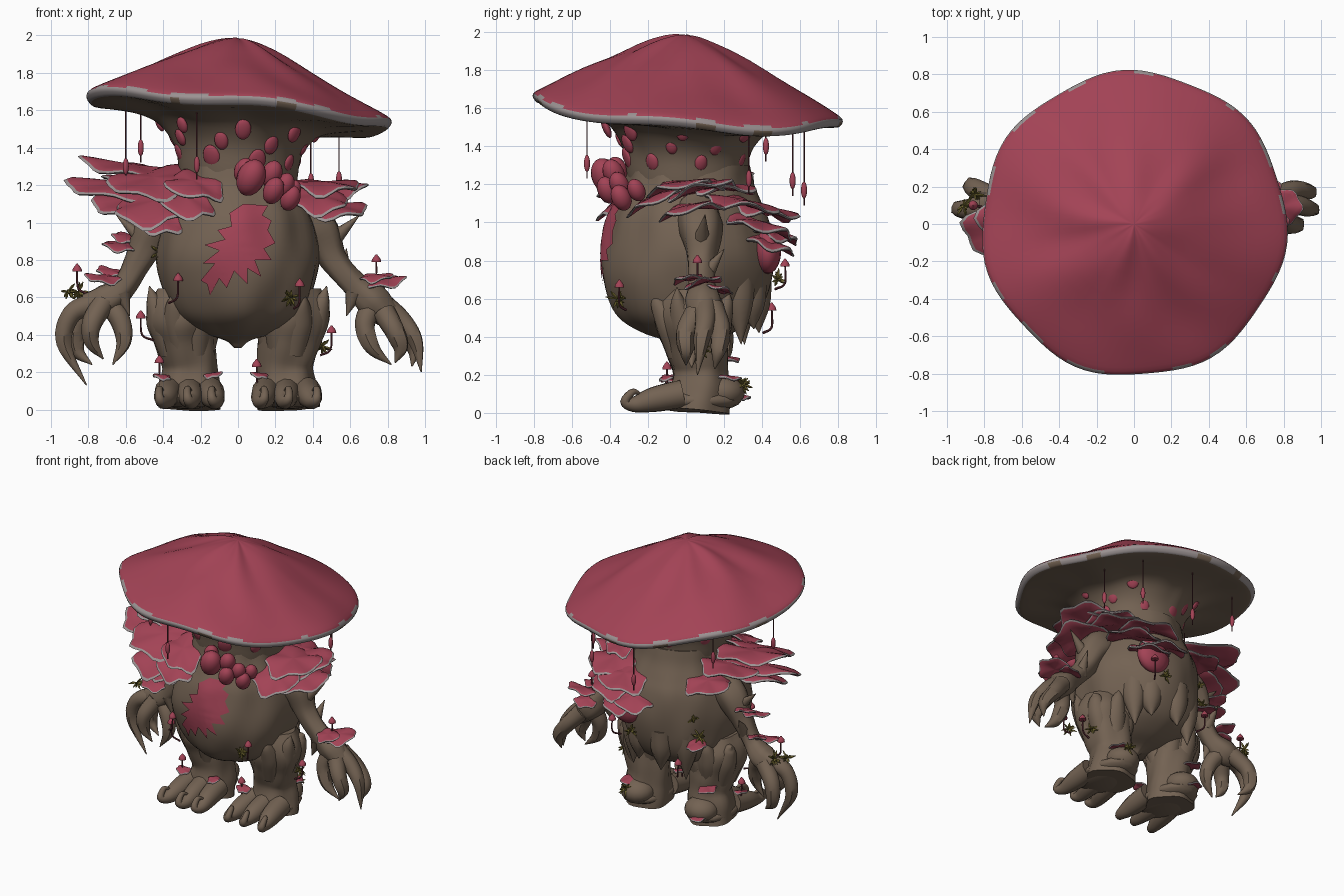
import bpy, bmesh, math, random
from math import sin, cos, pi, radians
from mathutils import Vector, Matrix, noise
from mathutils.bvhtree import BVHTree

if "Cube" in bpy.data.objects:
    bpy.data.objects.remove(bpy.data.objects["Cube"])

random.seed(4)
COLORS = {"bark_brown": (0.172, 0.123, 0.086), "fungus_pink": (0.365, 0.056, 0.092),
          "rim_grey": (0.33, 0.29, 0.29), "moss_olive": (0.14, 0.115, 0.025),
          "thread_dark": (0.12, 0.03, 0.04)}
MATS = {}
for n, c in COLORS.items():
    MATS[n] = bpy.data.materials.new(n)
    MATS[n].diffuse_color = (*c, 1)


def finish(name, bm, *mats, recalc=True):
    if recalc:
        bmesh.ops.recalc_face_normals(bm, faces=bm.faces)
    me = bpy.data.meshes.new(name)
    bm.to_mesh(me)
    for m in mats:
        me.materials.append(MATS[m])
    ob = bpy.data.objects.new(name, me)
    bpy.context.collection.objects.link(ob)
    bpy.ops.object.select_all(action='DESELECT')
    ob.select_set(True)
    bpy.context.view_layer.objects.active = ob
    bpy.ops.object.shade_smooth_by_angle(angle=radians(50))
    return ob


def grid(bm, rows, mat=lambda i, j: 0):
    """Skin a list of closed rings and cap both ends."""
    vs = [[bm.verts.new(p) for p in r] for r in rows]
    n = len(vs[0])
    for i in range(len(vs) - 1):
        for j in range(n):
            k = (j + 1) % n
            bm.faces.new((vs[i][j], vs[i][k], vs[i + 1][k], vs[i + 1][j])).material_index = mat(i, j)
    for i, r in ((0, vs[0]), (len(rows) - 2, vs[-1])):
        bm.faces.new(r).material_index = mat(i, 0)


def spline(pts, steps):
    """Catmull-Rom through points of any dimension."""
    p = [Vector(q) for q in pts]
    p = [p[0] * 2 - p[1]] + p + [p[-1] * 2 - p[-2]]
    out = []
    for a, b, c, d in zip(p, p[1:], p[2:], p[3:]):
        for k in range(steps):
            t = k / steps
            out.append((b * 2 + (c - a) * t + (a * 2 - b * 5 + c * 4 - d) * t * t
                        + (b * 3 - a - c * 3 + d) * t ** 3) * 0.5)
    return out + [p[-2]]


def tube(bm, pts, n=10, steps=5, ridge=0.0, mat=0):
    """Tapered limb through (x, y, z, radius) points."""
    c = spline(pts, steps)
    u, rows = Vector((0.31, 1, 0.1)), []
    for i, q in enumerate(c):
        t = (c[min(i + 1, len(c) - 1)] - c[max(i - 1, 0)]).to_3d().normalized()
        u = (u - t * u.dot(t)).normalized()
        v, o, r = t.cross(u), q.to_3d(), max(q[3], 0.002)
        rows.append([o + (u * cos(a) + v * sin(a)) * r
                     * (1 + ridge * (cos(5 * a + 9 * o.z) + noise.noise(o * 9 + u * cos(a))))
                     for a in (2 * pi * j / n for j in range(n))])
    grid(bm, rows, lambda i, j: mat)


def blob(bm, loc, scale, rot=Matrix(), mat=0):
    m = Matrix.Translation(loc) @ rot @ Matrix.Diagonal((*scale, 1))
    r = bmesh.ops.create_uvsphere(bm, u_segments=16, v_segments=10, radius=1, matrix=m)
    for f in {f for v in r['verts'] for f in v.link_faces}:
        f.material_index = mat


def shelf(bm, loc, ang, L, W, tilt=0.0, th=0.03, lean=0.0):
    """Bracket fungus: leaf-shaped rippled disc, pink with a grey lip; lean dips it towards the front."""
    a0, ph, rows = radians(ang), random.uniform(0, 6), []
    for s, h in ((.05, 1), (.4, 1), (.75, .9), (.95, .6), (1, 0), (.95, -.6), (.6, -.9), (.05, -1)):
        ring = []
        for j in range(28):
            a = 2 * pi * j / 28
            k = s * (1 + 0.07 * s * cos(6 * a + ph))
            u, v = L * (.5 + .5 * k * cos(a)), W * k * sin(a)
            dy = u * sin(a0) + v * cos(a0)
            z = tilt * u / L + h * th / 2 + 0.1 * W * s * s * cos(4 * a + ph) - 0.17 * v * v / W + lean * dy
            ring.append(Vector(loc) + Vector((u * cos(a0) - v * sin(a0), dy, z)))
        rows.append(ring)
    grid(bm, rows, lambda i, j: 1 if i in (3, 4) else 0)


# --- body: lathed trunk with lumpy bark
prof = [(.02, .33), (.07, .37), (.20, .41), (.32, .48), (.385, .57), (.425, .7), (.435, .84),
        (.41, 1.0), (.37, 1.1), (.33, 1.2), (.31, 1.3)]
bm, rows = bmesh.new(), []
for r, z in spline(prof, 4):
    ring = []
    for j in range(64):
        a = 2 * pi * j / 64
        k = r * (1 + 0.07 * noise.noise(Vector((2.5 * cos(a), 2.5 * sin(a), 3 * z))))
        ring.append((k * cos(a) * .98, k * sin(a) * 1.04 + .01, z))
    rows.append(ring)
grid(bm, rows)
bvh = BVHTree.FromBMesh(bm)
for ang, tip in ((48, .36), (66, .44), (100, .42), (128, .36)):  # hanging bark points at the back
    a = radians(ang)
    x, y = cos(a), sin(a)
    tube(bm, [(.33 * x, .36 * y, .72, .10), (.345 * x, .375 * y, .56, .075), (.35 * x, .39 * y, tip, .002)], 10)
finish("body", bm, "bark_brown")

# --- chest leaf marking: jagged outline projected on the body
leaf = [(.03, 1.1), (.16, 1.09), (.13, 1.04), (.18, 1.01), (.16, .96), (.2, .89), (.14, .86), (.18, .8),
        (.09, .8), (.125, .71), (.05, .755), (.05, .67), (-.02, .74), (-.06, .65), (-.1, .7),
        (-.15, .61), (-.165, .67), (-.2, .69), (-.125, .78), (-.19, .78), (-.1, .85), (-.18, .88),
        (-.07, .91), (-.11, .96), (-.035, .98), (-.045, 1.05)]
bm = bmesh.new()
f = bm.faces.new([bm.verts.new((x, 0, z)) for x, z in leaf])
bm.normal_update()
if f.normal.y > 0:
    f.normal_flip()
bmesh.ops.triangulate(bm, faces=bm.faces)
bmesh.ops.subdivide_edges(bm, edges=bm.edges, cuts=5, use_grid_fill=True)
for v in bm.verts:
    hit = bvh.ray_cast(Vector((v.co.x, -2, v.co.z)), Vector((0, 1, 0)))[0]
    v.co.y = (hit.y if hit else -.4) - .009
finish("chest_leaf", bm, "fungus_pink", recalc=False)

# --- cap, gills and neck in one tilted lathe: (fraction of radius, height)
cap = [(.005, 1.985), (.1, 1.975), (.25, 1.93), (.5, 1.83), (.75, 1.73), (.92, 1.655), (1, 1.61),
       (.99, 1.575), (.94, 1.56), (.7, 1.545), (.55, 1.51), (.46, 1.44), (.41, 1.36), (.39, 1.25), (.36, 1.12)]
bm, rows = bmesh.new(), []
for t, z in spline(cap, 3):
    ring = []
    for j in range(96):
        a = 2 * pi * j / 96
        r = t * (.81 + .012 * cos(7 * a + 1) * t)
        fold = .03 * sin(pi * min(t, 1)) * noise.noise(Vector((2.2 * cos(a), 2.2 * sin(a), 2 * t)))
        fold += .016 * t ** 3 * cos(5 * a + .5)
        ring.append((r * cos(a), r * sin(a), z + fold - .08 * t * cos(a) - .06 * t * sin(a)))
    rows.append(ring)


def cap_mat(i, j):
    p = noise.noise(Vector((5 * cos(j * pi / 48), 5 * sin(j * pi / 48), 0)))
    return 0 if i < (17 if p > .2 else 18) else (2 if i < 23 and not (p > .3 and i > 18) else 1)


grid(bm, rows, cap_mat)
finish("cap_and_neck", bm, "fungus_pink", "bark_brown", "rim_grey")

# --- flat raised spots on the neck
bm = bmesh.new()
for k in range(24):
    a = 2 * pi * k / 24 + random.uniform(-.08, .08)
    z, r = ((1.50, .42), (1.34, .32), (1.43, .355))[k % 3]
    s = random.uniform(.032, .052)
    blob(bm, (r * cos(a), r * sin(a), z - .03 * cos(a)), (.02, s, s * 1.35),
         Matrix.Rotation(a, 4, 'Z') @ Matrix.Rotation(.4, 4, 'Y'))
finish("neck_spots", bm, "fungus_pink")

# --- bulb cluster at the collar
bm = bmesh.new()
for x, y, z, s in [(.07, -.42, 1.24, .075), (.03, -.36, 1.28, .05), (.18, -.38, 1.26, .055), (.19, -.41, 1.17, .055),
                   (.25, -.35, 1.20, .05), (.28, -.34, 1.13, .052), (.29, -.26, 1.17, .045)]:
    blob(bm, (x, y, z), (s, s, s * 1.4), Matrix.Rotation(.4, 4, 'Y') @ Matrix.Rotation(.4, 4, 'X'))
finish("collar_bulbs", bm, "fungus_pink")

# --- shoulder shelves: angle, base radius, z, length, half width, tilt, forward lean
for name, data in {
    "left_shelves": [(178, .28, 1.26, .56, .19, .07, .12), (160, .28, 1.21, .48, .18, .02, .12),
                     (182, .28, 1.19, .64, .17, .02, .3), (204, .25, 1.27, .50, .18, .0, .4),
                     (232, .25, 1.26, .28, .18, .0, .45), (184, .28, 1.13, .50, .18, -.02, .35),
                     (206, .28, 1.17, .44, .18, -.04, .5), (228, .28, 1.19, .28, .17, .0, .6),
                     (145, .30, 1.13, .28, .16, -.03, -.1), (205, .32, 1.09, .28, .16, -.03, .55)],
    "right_shelves": [(0, .27, 1.21, .38, .20, -.01, .1), (-20, .28, 1.17, .34, .15, -.03, .4),
                      (10, .28, 1.17, .42, .18, .02, .2), (4, .31, 1.09, .38, .17, -.02, .2),
                      (38, .30, 1.14, .36, .20, -.03, -.15), (62, .30, 1.11, .34, .20, -.03, -.15),
                      (50, .34, 1.04, .32, .19, -.04, -.2), (75, .36, .99, .24, .17, -.04, -.2),
                      (62, .38, .94, .24, .15, -.05, -.2), (28, .33, 1.2, .22, .18, -.02, .0)]}.items():
    bm = bmesh.new()
    for ang, r, z, L, W, tilt, lean in data:
        a = radians(ang)
        shelf(bm, (r * cos(a), r * sin(a), z), ang, L, W, tilt, .03, lean)
    finish(name, bm, "fungus_pink", "rim_grey")
bm = bmesh.new()
blob(bm, (.19, .43, .85), (.13, .07, .12))
finish("back_lobe", bm, "fungus_pink")

# --- small shelves on arms, legs and back
bm = bmesh.new()
for x, y, z, ang, s in [(-.53, .08, .87, 185, .2), (-.52, .1, .9, 150, .17), (-.62, .06, .70, 190, .2),
                        (-.62, .1, .72, 150, .15), (.66, .08, .68, 5, .24), (.66, .05, .71, -25, .18),
                        (.64, .12, .66, 35, .17), (-.36, -.05, .17, 200, .1), (-.18, -.08, .18, -20, .1),
                        (.16, -.08, .18, 200, .1), (-.28, .3, .68, 135, .16), (-.3, .14, .3, 110, .15),
                        (.3, .14, .2, 80, .15), (-.28, .2, .1, 100, .14)]:
    shelf(bm, (x, y, z), ang, s, s * .42, .02, .02, .25 if y < .12 else -.3)
finish("small_shelves", bm, "fungus_pink", "rim_grey")

# --- arms with long clawed fingers
ARMS = {"left": ([(-.30, .06, 1.06, .12), (-.44, .08, .96, .11), (-.53, .08, .8, .075), (-.61, .08, .66, .065),
                  (-.71, .1, .58, .09), (-.82, .11, .56, .06)],
                 [[(-.76, .1, .57), (-.89, .08, .51), (-.93, .08, .35), (-.81, .07, .13)],
                  [(-.75, .14, .56), (-.85, .19, .45), (-.86, .2, .32), (-.78, .17, .24)],
                  [(-.70, .1, .58), (-.63, .06, .48), (-.61, .04, .36), (-.67, .03, .24)],
                  [(-.72, .06, .57), (-.78, .0, .46), (-.78, .0, .36), (-.72, .01, .27)]]),
        "right": ([(.30, .06, 1.06, .12), (.43, .08, .96, .11), (.51, .08, .8, .075), (.62, .08, .67, .07),
                   (.72, .09, .58, .09), (.80, .09, .50, .07)],
                  [[(.75, .1, .58), (.87, .1, .48), (.95, .08, .37), (.98, .06, .20)],
                   [(.76, .14, .55), (.86, .18, .44), (.94, .17, .33), (.93, .15, .23)],
                   [(.72, .08, .56), (.68, .05, .45), (.72, .03, .33), (.82, .03, .24)],
                   [(.78, .05, .52), (.84, .0, .42), (.87, .0, .33), (.84, .0, .25)]])}
for side, (arm, fingers) in ARMS.items():
    s = -1 if side == "left" else 1
    bm = bmesh.new()
    tube(bm, arm, 18, 6, .05)
    for fp in fingers:
        tube(bm, [(*p, r) for p, r in zip(fp, (.062, .054, .04, .003))], 10, 6, .05)
    for p, q in [((.5, .08, .9), (.65, .1, 1.04)), ((.56, .1, .72), (.58, .2, .86)), ((.62, .06, .62), (.58, .05, .5))]:
        tube(bm, [(s * p[0], p[1], p[2], .05), (s * q[0], q[1], q[2], .002)], 8)
    finish(side + "_arm", bm, "bark_brown")

# --- legs: bark stump, splintered top, root feet with curled toes
for s, side in ((-1, "left"), (1, "right")):
    bm = bmesh.new()
    tube(bm, [(s * .29, .03, .64, .14), (s * .295, .03, .52, .19), (s * .28, .05, .38, .168), (s * .255, .07, .24, .145),
              (s * .26, .07, .12, .16), (s * .265, .06, .01, .165)], 28, 6, .05)
    blob(bm, (s * .265, .04, .065), (.165, .25, .063))
    blob(bm, (s * .265, .19, .11), (.12, .12, .09))
    for k in range(7):
        a = 2 * pi * k / 7 + .5
        x, y, h = s * cos(a), sin(a), .60 + .09 * (k * 5 % 4) / 3
        tube(bm, [(s * .275 + .09 * x, .05 + .09 * y, .30, .06), (s * .29 + .125 * x, .04 + .125 * y, .46, .078),
                  (s * .29 + .17 * x, .03 + .18 * y, .57, .045), (s * .29 + .20 * x, .03 + .20 * y, h, .002)], 12, 5, .03)
    for x, tip in ((.15, .12), (.26, .25), (.37, .40)):
        tube(bm, [(s * x, -.02, .10, .075), (s * (x + tip) / 2, -.17, .07, .066), (s * tip, -.27, .045, .042),
                  (s * (tip + .02), -.32, .06, .026), (s * (tip + .02), -.28, .11, .018), (s * tip, -.24, .10, .006)], 12)
    finish(side + "_leg", bm, "bark_brown")

# --- drops hanging on threads below the cap
bm = bmesh.new()
for x, y, z in [(-.22, -.52, 1.31), (-.6, -.18, 1.30), (-.52, .42, 1.40), (.54, .33, 1.23), (.39, .56, 1.22), (.0, .62, 1.17)]:
    tube(bm, [(x, y, 1.6, .004), (x, y, z - .08, .004)], 6, 1, mat=1)
    blob(bm, (x, y, z), (.016, .016, .045))
finish("hanging_drops", bm, "fungus_pink", "thread_dark")

# --- tiny mushrooms on bent stems
bm = bmesh.new()
for x, y, z, dx in [(-.86, .1, .75, -.05), (-.32, -.32, .70, .05), (-.52, -.05, .50, -.07), (-.42, -.06, .26, -.03),
                    (.33, -.35, .67, .03), (.50, .05, .42, .06), (.74, .06, .80, .04), (.25, .52, .78, .04),
                    (-.25, .45, .55, -.04), (.1, -.1, .24, -.04)]:
    tube(bm, [(x - dx, y * .9, z - .13, .007), (x - dx * .1, y, z - .10, .006), (x, y, z, .005)], 6, 4, mat=1)
    tube(bm, [(x, y, z - .012, .026), (x, y, z + .005, .022), (x, y, z + .03, .003)], 10, 3)
finish("tiny_mushrooms", bm, "fungus_pink", "thread_dark")

# --- moss tufts made of small leaf blades
bm = bmesh.new()
for x, y, z in [(-.91, .1, .63), (-.85, .16, .63), (.28, -.36, .60), (.45, .08, .34), (-.42, .0, .84), (-.3, .34, .85),
                (.12, .48, .70), (-.34, .32, .72), (.3, .29, .15)]:
    for k in range(16):
        d = Vector([random.gauss(0, 1) for _ in range(3)]).normalized() * random.uniform(.03, .065)
        tube(bm, [(x, y, z, .004), (*(Vector((x, y, z)) + d * .6), .008), (*(Vector((x, y, z)) + d), .001)], 4, 1)
finish("moss_tufts", bm, "moss_olive")

for m in bpy.data.materials:
    if m.users and not m.is_grease_pencil:
        m.use_nodes = True
        m.node_tree.nodes["Principled BSDF"].inputs["Base Color"].default_value = m.diffuse_color
